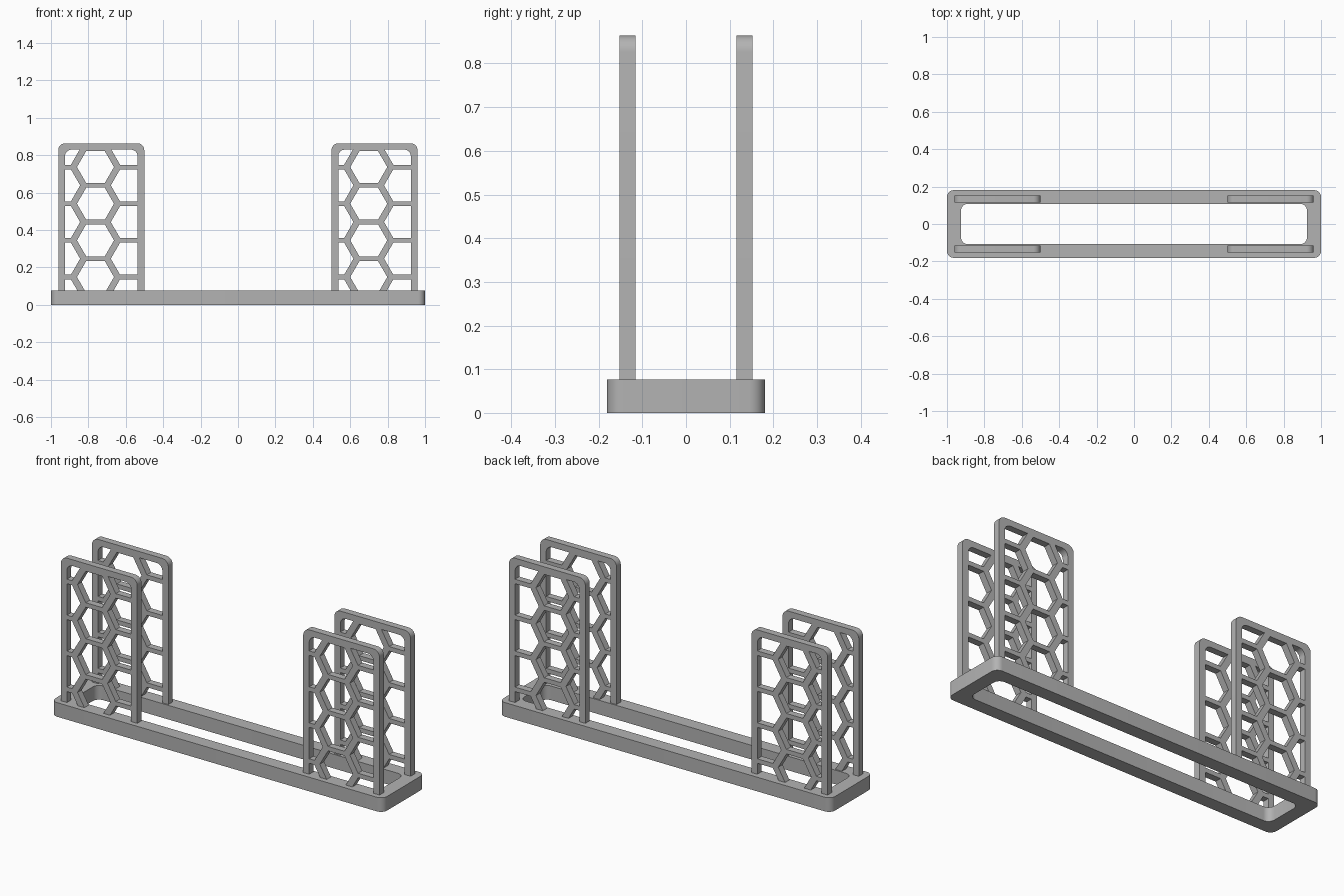
import bpy, bmesh, math

if "Cube" in bpy.data.objects:
    bpy.data.objects.remove(bpy.data.objects["Cube"])

BASE_TOP = 0.077
TOP = 0.864

grey = bpy.data.materials.new("plain grey")
grey.diffuse_color = (0.45, 0.45, 0.45, 1)
grey.use_nodes = True
grey.node_tree.nodes["Principled BSDF"].inputs["Base Color"].default_value = grey.diffuse_color


def rounded_rect(x0, x1, y0, y1, r_low, r_high, seg=8):
    """Counter-clockwise rectangle, with separate radii for low and high corners."""
    pts = []
    corners = [(x1, y1, -1, -1, r_high, 0), (x0, y1, 1, -1, r_high, 90),
               (x0, y0, 1, 1, r_low, 180), (x1, y0, -1, 1, r_low, 270)]
    for cx, cy, sx, sy, r, start in corners:
        if r == 0:
            pts.append((cx, cy))
            continue
        for i in range(seg + 1):
            a = math.radians(start + 90 * i / seg)
            pts.append((cx + sx * r + r * math.cos(a), cy + sy * r + r * math.sin(a)))
    return pts


def clip(poly, window):
    """Cut a polygon down to a convex counter-clockwise window."""
    for (ax, ay), (bx, by) in zip(window, window[1:] + window[:1]):
        side = lambda p: (bx - ax) * (p[1] - ay) - (by - ay) * (p[0] - ax)
        out = []
        for p, q in zip(poly, poly[1:] + poly[:1]):
            sp, sq = side(p), side(q)
            if sp >= 0:
                out.append(p)
            if (sp >= 0) != (sq >= 0):
                t = sp / (sp - sq)
                out.append((p[0] + t * (q[0] - p[0]), p[1] + t * (q[1] - p[1])))
        poly = out
        if not poly:
            break
    return poly


def plate(name, loops, thickness, location, upright=False):
    """Flat plate from an outline and its holes."""
    curve = bpy.data.curves.new(name + "_profile", 'CURVE')
    curve.dimensions = '2D'
    curve.fill_mode = 'BOTH'
    curve.extrude = thickness / 2
    for loop in loops:
        spline = curve.splines.new('POLY')
        spline.points.add(len(loop) - 1)
        for point, (x, y) in zip(spline.points, loop):
            point.co = (x, y, 0, 1)
        spline.use_cyclic_u = True
    source = bpy.data.objects.new(name + "_source", curve)
    bpy.context.collection.objects.link(source)
    graph = bpy.context.evaluated_depsgraph_get()
    mesh = bpy.data.meshes.new_from_object(source.evaluated_get(graph))
    bpy.data.objects.remove(source)
    bm = bmesh.new()
    bm.from_mesh(mesh)
    bmesh.ops.remove_doubles(bm, verts=bm.verts, dist=0.0002)
    bmesh.ops.recalc_face_normals(bm, faces=bm.faces)
    bm.to_mesh(mesh)
    bm.free()
    mesh.materials.clear()
    mesh.materials.append(grey)
    obj = bpy.data.objects.new(name, mesh)
    bpy.context.collection.objects.link(obj)
    obj.location = location
    if upright:
        obj.rotation_euler.x = math.pi / 2
    bpy.ops.object.select_all(action='DESELECT')
    obj.select_set(True)
    bpy.context.view_layer.objects.active = obj
    bpy.ops.object.shade_smooth_by_angle(angle=math.radians(30))
    return obj


# Base: open rectangular ring with rounded corners
plate("base_frame",
      [rounded_rect(-1, 1, -0.181, 0.181, 0.037, 0.037),
       rounded_rect(-0.925, 0.925, -0.108, 0.108, 0.037, 0.037)],
      BASE_TOP, (0, 0, BASE_TOP / 2))

# Upright panel profile: rounded frame with a honeycomb, sunk slightly into the base
outline = rounded_rect(-0.23, 0.23, 0.06, TOP, 0, 0.037)
window = rounded_rect(-0.194, 0.194, 0.07, TOP - 0.034, 0, 0.035)
HEX_R, STEP_X, STEP_Z = 0.099, 0.181, 0.196
loops = [outline]
for column in (-1, 0, 1):
    for row in range(5):
        cx = -0.031 + column * STEP_X
        cz = 0.737 - row * STEP_Z + abs(column) * STEP_Z / 2
        hexagon = [(cx + HEX_R * math.cos(math.radians(60 * i)),
                    cz + HEX_R * math.sin(math.radians(60 * i))) for i in range(6)]
        hole = clip(hexagon, window)
        if len(hole) > 2:
            loops.append(hole)

# Four identical panels, a facing pair at each end
for end, x in (("left", -0.731), ("right", 0.73)):
    for side, y in (("front", -0.134), ("back", 0.134)):
        plate(f"{side}_{end}_honeycomb_panel", loops, 0.037, (x, y, 0), upright=True)
